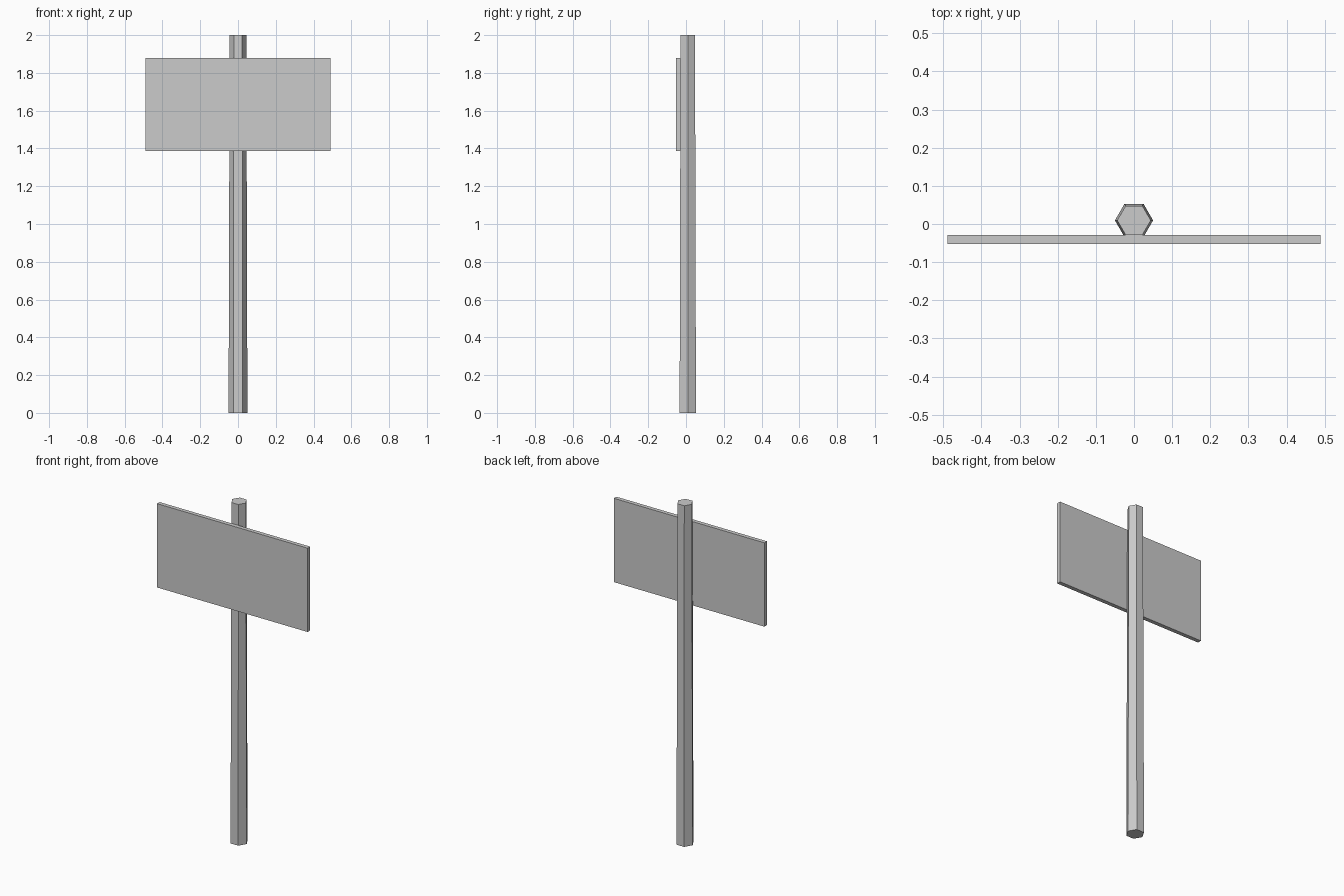
import bpy
import math

cube = bpy.data.objects.get("Cube")
if cube:
    bpy.data.objects.remove(cube, do_unlink=True)

grey = bpy.data.materials.new("plain_grey")
grey.use_nodes = True
colour = (0.6, 0.6, 0.6, 1)
grey.diffuse_color = colour
grey.node_tree.nodes["Principled BSDF"].inputs["Base Color"].default_value = colour


def finish(name):
    obj = bpy.context.object
    obj.name = name
    obj.data.materials.append(grey)
    return obj


# Tapered hexagonal post, with corners pointing left and right
bpy.ops.mesh.primitive_cone_add(vertices=6, radius1=0.05, radius2=0.044, depth=2,
                                location=(0, 0.0095, 1), rotation=(0, 0, math.radians(30)))
finish("post")

# Flat sign board fixed to the front of the post
bpy.ops.mesh.primitive_cube_add(size=1, location=(0, -0.041, 1.632))
board = finish("sign_board")
board.scale = (0.978, 0.024, 0.492)
